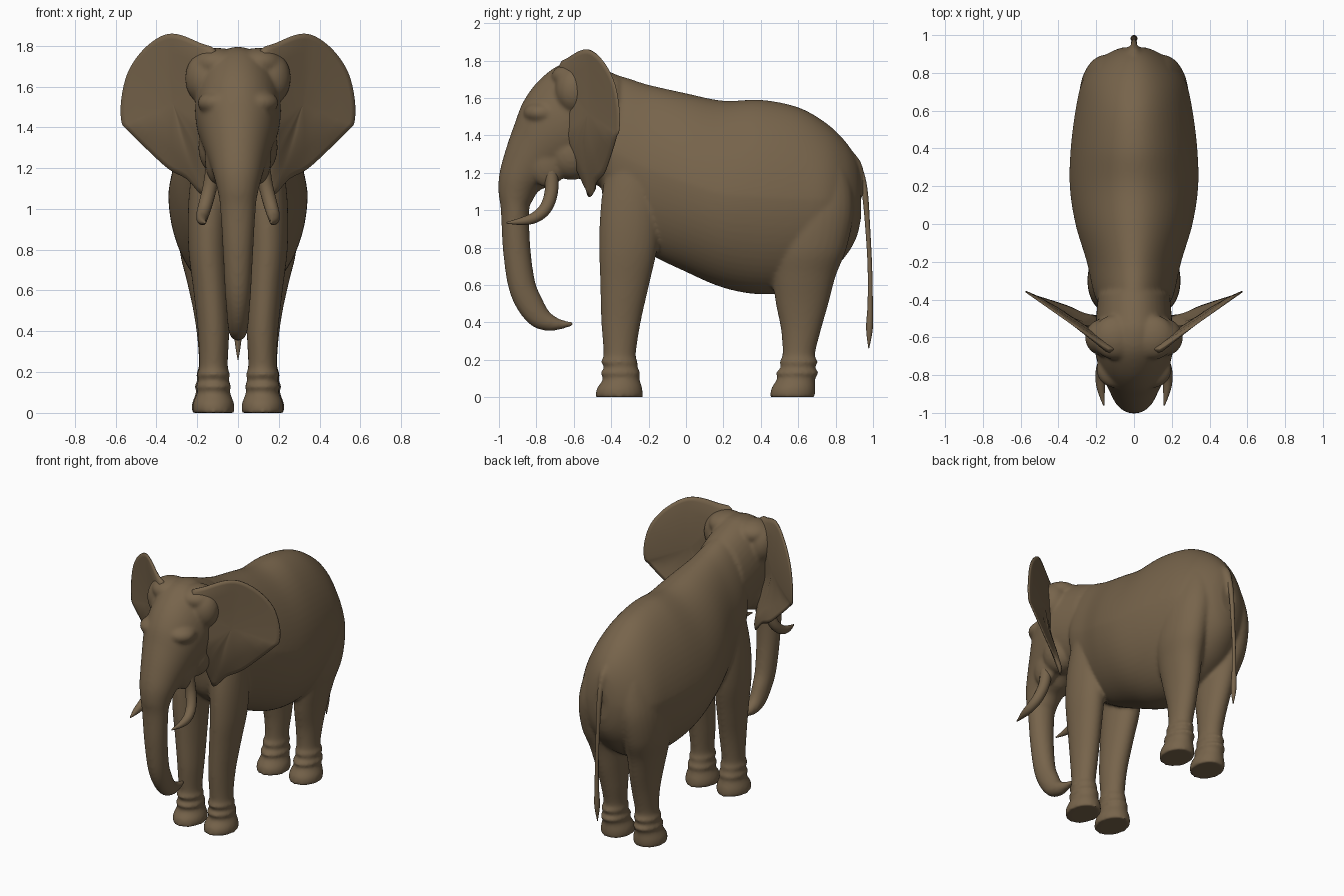
import bpy, bmesh, math
from mathutils import Vector

skin_mat = bpy.data.materials.new("brown skin")
skin_mat.diffuse_color = (0.185, 0.128, 0.071, 1)


def smooth_rows(rows, steps=4, closed=False):
    """Catmull-Rom interpolation of rows of numbers."""
    n, out = len(rows), []
    for i in range(n if closed else n - 1):
        def get(k):
            return rows[k % n] if closed else rows[max(0, min(n - 1, k))]
        p0, p1, p2, p3 = get(i - 1), get(i), get(i + 1), get(i + 2)
        for s in range(steps):
            t = s / steps
            out.append([0.5 * (2 * b + (c - a) * t + (2 * a - 5 * b + 4 * c - d) * t * t
                               + (3 * b - a - 3 * c + d) * t ** 3)
                        for a, b, c, d in zip(p0, p1, p2, p3)])
    if not closed:
        out.append(list(rows[-1]))
    return out


def skin_rings(bm, rings, mirror=False):
    """Join rings of points into a capped tube."""
    for sign in ((1, -1) if mirror else (1,)):
        vs = [[bm.verts.new((p[0] * sign, p[1], p[2])) for p in r] for r in rings]
        n = len(vs[0])
        for a, b in zip(vs, vs[1:]):
            for i in range(n):
                bm.faces.new((a[i], a[(i + 1) % n], b[(i + 1) % n], b[i]))
        bm.faces.new(vs[0])
        bm.faces.new(vs[-1][::-1])


def loft(bm, sections, mirror=False, sides=28, roof=0):
    """Section = front/top point y,z, back/bottom point y,z, centre x, half width."""
    rings = []
    for y1, z1, y2, z2, cx, hw in smooth_rows(sections, 6):
        ring = []
        for i in range(sides):
            a = 2 * math.pi * i / sides
            k = 0.5 + 0.5 * math.cos(a)
            w = hw * math.sin(a) * (1 - roof * max(0, math.cos(a)))
            ring.append((cx + w, y2 + (y1 - y2) * k, z2 + (z1 - z2) * k))
        rings.append(ring)
    skin_rings(bm, rings, mirror)


def tube(bm, path, mirror=False, sides=14):
    """Round tube along x, y, z, radius points."""
    pts = smooth_rows(path, 5)
    rings = []
    for i, p in enumerate(pts):
        d = Vector(pts[min(i + 1, len(pts) - 1)][:3]) - Vector(pts[max(i - 1, 0)][:3])
        d.normalize()
        u = d.cross(Vector((1, 0, 0))).normalized()
        v = d.cross(u)
        rings.append([Vector(p[:3]) + p[3] * (u * math.cos(2 * math.pi * k / sides)
                      + v * math.sin(2 * math.pi * k / sides)) for k in range(sides)])
    skin_rings(bm, rings, mirror)


def bump(bm, centre, size):
    """Mirrored pair of squashed spheres."""
    for s in (1, -1):
        made = bmesh.ops.create_icosphere(bm, subdivisions=3, radius=1)["verts"]
        for v in made:
            v.co = Vector((s * centre[0] + v.co.x * size[0],
                           centre[1] + v.co.y * size[1], centre[2] + v.co.z * size[2]))


def finish(bm, name):
    bmesh.ops.recalc_face_normals(bm, faces=bm.faces[:])
    for f in bm.faces:
        f.smooth = True
    me = bpy.data.meshes.new(name)
    bm.to_mesh(me)
    bm.free()
    me.materials.append(skin_mat)
    ob = bpy.data.objects.new(name, me)
    bpy.context.collection.objects.link(ob)
    return ob


# Body, head with trunk and legs, fused into one skin
bm = bmesh.new()
barrel = [(-.45, 1.60, 1.10, .12), (-.40, 1.72, .92, .20), (-.20, 1.67, .77, .25),
          (0, 1.625, .67, .31), (.2, 1.585, .585, .34), (.4, 1.59, .55, .335),
          (.6, 1.55, .57, .31), (.75, 1.465, .65, .275), (.85, 1.37, .75, .205),
          (.91, 1.275, .85, .125), (.935, 1.18, .95, .06)]
loft(bm, [(y, t, y, b, 0, w) for y, t, b, w in barrel], sides=64, roof=.17)

head = [(-.36, 1.72, -.38, 1.10, .19), (-.48, 1.77, -.50, 1.14, .20),
        (-.57, 1.795, -.58, 1.17, .205), (-.68, 1.775, -.62, 1.18, .21),
        (-.79, 1.69, -.66, 1.17, .195), (-.87, 1.58, -.69, 1.15, .175),
        (-.917, 1.46, -.72, 1.13, .155), (-.962, 1.33, -.75, 1.12, .135),
        (-.997, 1.20, -.79, 1.10, .115), (-1.003, 1.10, -.82, 1.05, .097),
        (-.99, 1.0, -.838, 1.0, .087), (-.98, .8, -.832, .8, .075),
        (-.953, .6, -.807, .62, .065), (-.905, .475, -.77, .53, .057),
        (-.83, .385, -.735, .463, .05), (-.75, .355, -.70, .433, .042),
        (-.68, .36, -.66, .413, .03), (-.60, .382, -.60, .403, .013)]
loft(bm, [(a, b, c, d, 0, w) for a, b, c, d, w in head], sides=40)

# Legs: height, front y, back y, centre x, half width; folds at the ankles
front_leg = [(0, -.485, -.23, .12, .102), (.045, -.478, -.233, .12, .101),
             (.085, -.45, -.245, .12, .086), (.11, -.445, -.25, .12, .079),
             (.13, -.459, -.243, .12, .088), (.16, -.437, -.259, .12, .074),
             (.19, -.455, -.258, .12, .081), (.23, -.441, -.268, .12, .07),
             (.4, -.453, -.242, .12, .077),
             (.6, -.459, -.197, .132, .087), (.8, -.464, -.152, .145, .098),
             (1.0, -.458, -.13, .14, .105), (1.2, -.43, -.13, .12, .105),
             (1.4, -.38, -.18, .09, .09)]
rear_leg = [(0, .45, .69, .125, .102), (.045, .455, .693, .125, .101),
            (.085, .48, .69, .125, .086), (.11, .49, .695, .125, .079),
            (.13, .48, .71, .125, .088), (.16, .507, .69, .125, .074),
            (.19, .50, .705, .125, .081), (.23, .516, .69, .122, .07),
            (.36, .508, .722, .122, .077), (.5, .48, .762, .13, .089),
            (.65, .46, .802, .145, .107), (.8, .45, .86, .16, .126),
            (1.0, .47, .897, .148, .136), (1.2, .52, .87, .115, .12),
            (1.35, .56, .79, .09, .10)]
for leg in (front_leg, rear_leg):
    loft(bm, [(f, z, b, z, x, w) for z, f, b, x, w in leg], mirror=True)

bump(bm, (.095, -.77, 1.52), (.105, .10, .062))   # brows
bump(bm, (.10, -.60, 1.715), (.12, .12, .075))    # crown domes
bump(bm, (.16, -.60, 1.64), (.10, .10, .13))      # ear roots
bump(bm, (.105, -.74, 1.25), (.058, .10, .13))    # tusk sheaths
bump(bm, (.09, -.61, 1.30), (.105, .13, .14))     # jaw corners
tube(bm, [(0, .82, 1.34, .03), (0, .90, 1.26, .03), (0, .935, 1.18, .022),
          (0, .95, 1.08, .01)])                   # tail root
body = finish(bm, "body")
rm = body.modifiers.new("fuse", 'REMESH')
rm.mode = 'VOXEL'
rm.voxel_size = 0.0105
rm.use_smooth_shade = True
sm = body.modifiers.new("soften", 'SMOOTH')
sm.factor = 0.5
sm.iterations = 10

# Ears: outline in x, z, laid on a swept-back surface, thin at the rim
outline = smooth_rows([(.10, 1.76), (.19, 1.815), (.30, 1.857), (.38, 1.845), (.47, 1.775),
                       (.54, 1.67), (.572, 1.54), (.572, 1.43), (.545, 1.39), (.45, 1.295),
                       (.34, 1.195), (.25, 1.145), (.175, 1.07), (.155, 1.17), (.15, 1.35),
                       (.13, 1.55)], 4, closed=True)
bm = bmesh.new()
rings = []
mx, mz = .32, 1.52
for side, scale in ((-1, .05), (-1, .35), (-1, .7), (-1, .92), (-1, 1),
                    (1, 1), (1, .92), (1, .7), (1, .35), (1, .05)):
    ring = []
    for ox, oz in outline:
        x, z = mx + (ox - mx) * scale, mz + (oz - mz) * scale
        y = -.62 + .7 * (max(x, .14) - .2) + .12 * max(0, min(1, (1.4 - z) / .3))
        y += .025 * (1 - scale ** 2)                          # shallow bowl
        root = max(0, (.34 - x) / .18)
        thick = .004 + .010 * (1 - scale ** 4) + .015 * root * (scale < .95)
        ring.append((x, y + side * thick, z))
    rings.append(ring)
skin_rings(bm, rings, mirror=True)
finish(bm, "ears")

# Tusks
bm = bmesh.new()
tube(bm, [(.11, -.73, 1.27, .04), (.135, -.718, 1.12, .036), (.16, -.745, 1.02, .034),
          (.175, -.80, .965, .03), (.175, -.87, .942, .022), (.16, -.96, .932, .004)], True)
finish(bm, "tusks")

# Tail with a small tuft
bm = bmesh.new()
tube(bm, [(0, .90, 1.27, .018), (0, .936, 1.19, .018), (0, .958, 1.08, .016),
          (0, .972, .9, .013), (0, .983, .7, .012), (0, .985, .5, .014),
          (0, .981, .37, .018), (0, .977, .26, .002)])
finish(bm, "tail")
